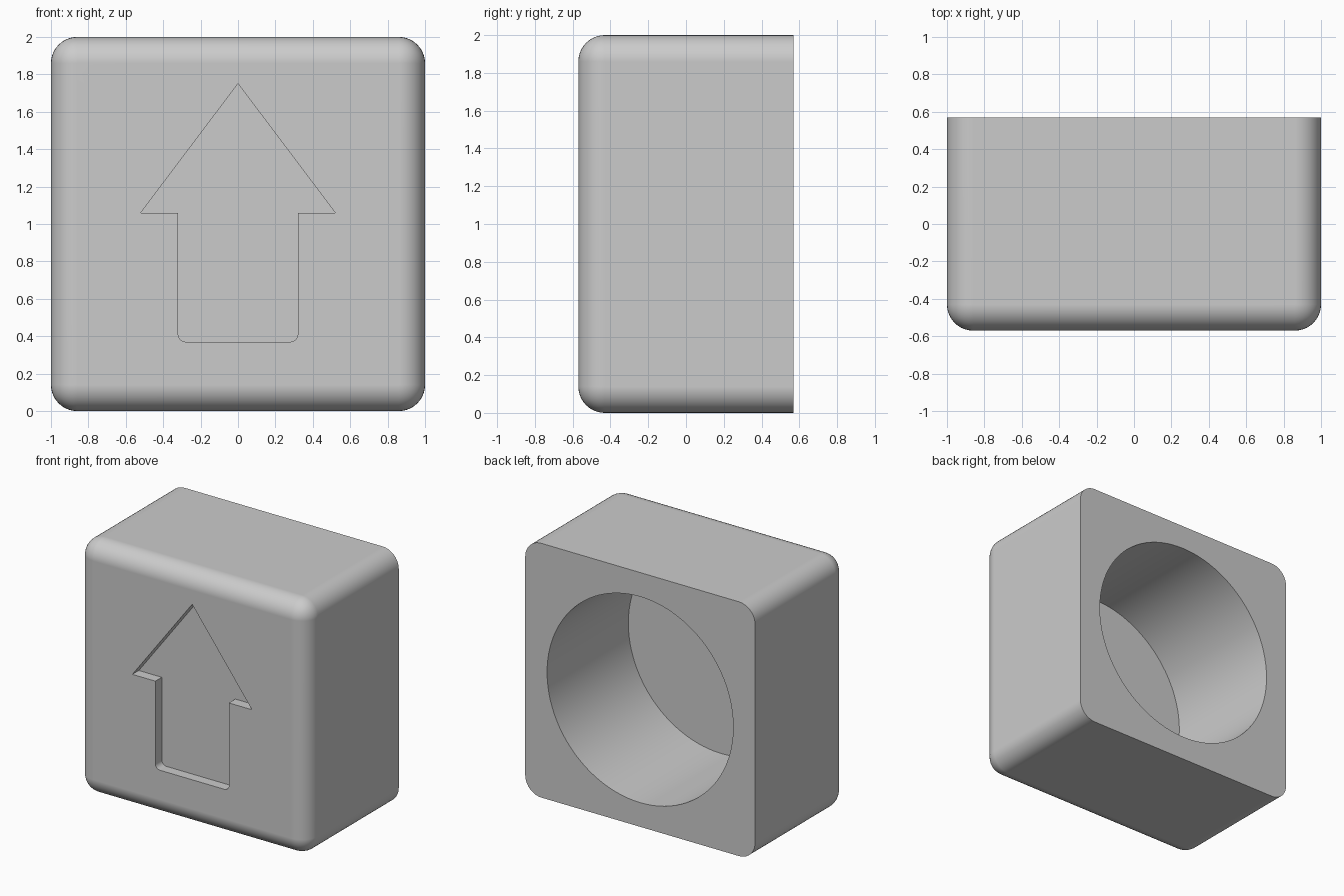
import bpy
import bmesh
import math
from mathutils import Matrix, Vector

old = bpy.data.objects.get("Cube")
if old:
    bpy.data.objects.remove(old, do_unlink=True)

DEPTH = 1.14
FRONT, BACK = -DEPTH / 2, DEPTH / 2
ROUND = 0.14

# Single grey material
grey = bpy.data.materials.new("plain grey")
grey.use_nodes = True
colour = (0.6, 0.6, 0.6, 1)
grey.diffuse_color = colour
grey.node_tree.nodes["Principled BSDF"].inputs["Base Color"].default_value = colour


def make_object(name, bm):
    bmesh.ops.recalc_face_normals(bm, faces=bm.faces)
    mesh = bpy.data.meshes.new(name)
    bm.to_mesh(mesh)
    bm.free()
    mesh.materials.append(grey)
    obj = bpy.data.objects.new(name, mesh)
    bpy.context.collection.objects.link(obj)
    return obj


def activate(obj):
    bpy.ops.object.select_all(action='DESELECT')
    obj.select_set(True)
    bpy.context.view_layer.objects.active = obj


def cut(target, cutter):
    cutter.hide_render = True
    mod = target.modifiers.new("cut", 'BOOLEAN')
    mod.operation = 'DIFFERENCE'
    mod.solver = 'EXACT'
    mod.object = cutter
    activate(target)
    bpy.ops.object.modifier_apply(modifier=mod.name)
    bpy.data.objects.remove(cutter, do_unlink=True)


# Block: rounded on every edge except the flat back rim
bm = bmesh.new()
bmesh.ops.create_cube(bm, size=1, matrix=Matrix.Translation((0, 0, 1)) @ Matrix.Diagonal((2, DEPTH, 2, 1)))
edges = [e for e in bm.edges if min(v.co.y for v in e.verts) < 0]
bmesh.ops.bevel(bm, geom=edges, offset=ROUND, segments=10, profile=0.5, affect='EDGES')
block = make_object("arrow_block", bm)

# Round socket in the back
FLOOR = -0.44
bm = bmesh.new()
length = BACK + 0.2 - FLOOR
bmesh.ops.create_cone(
    bm, cap_ends=True, segments=96, radius1=0.81, radius2=0.81, depth=length,
    matrix=Matrix.Translation((0, FLOOR + length / 2, 1)) @ Matrix.Rotation(math.pi / 2, 4, 'X'))
cut(block, make_object("socket_cutter", bm))

# Arrow recess in the front, with rounded lower corners
half = [(0.52, 1.06), (0.32, 1.06)]
r = 0.04
for i in range(7):
    a = math.radians(15 * i)
    half.append((0.32 - r + r * math.cos(a), 0.37 + r - r * math.sin(a)))
outline = [(0, 1.75)] + half + [(-x, z) for x, z in reversed(half)]
bm = bmesh.new()
face = bm.faces.new([bm.verts.new((x, FRONT - 0.1, z)) for x, z in outline])
extruded = bmesh.ops.extrude_face_region(bm, geom=[face], use_keep_orig=True)
moved = [v for v in extruded["geom"] if isinstance(v, bmesh.types.BMVert)]
bmesh.ops.translate(bm, verts=moved, vec=Vector((0, 0.18, 0)))
cut(block, make_object("arrow_cutter", bm))

# Smooth rounding with crisp rims and flat main faces
activate(block)
bpy.ops.object.shade_smooth_by_angle(angle=math.radians(30))
weighted = block.modifiers.new("flat faces", 'WEIGHTED_NORMAL')
weighted.keep_sharp = True
